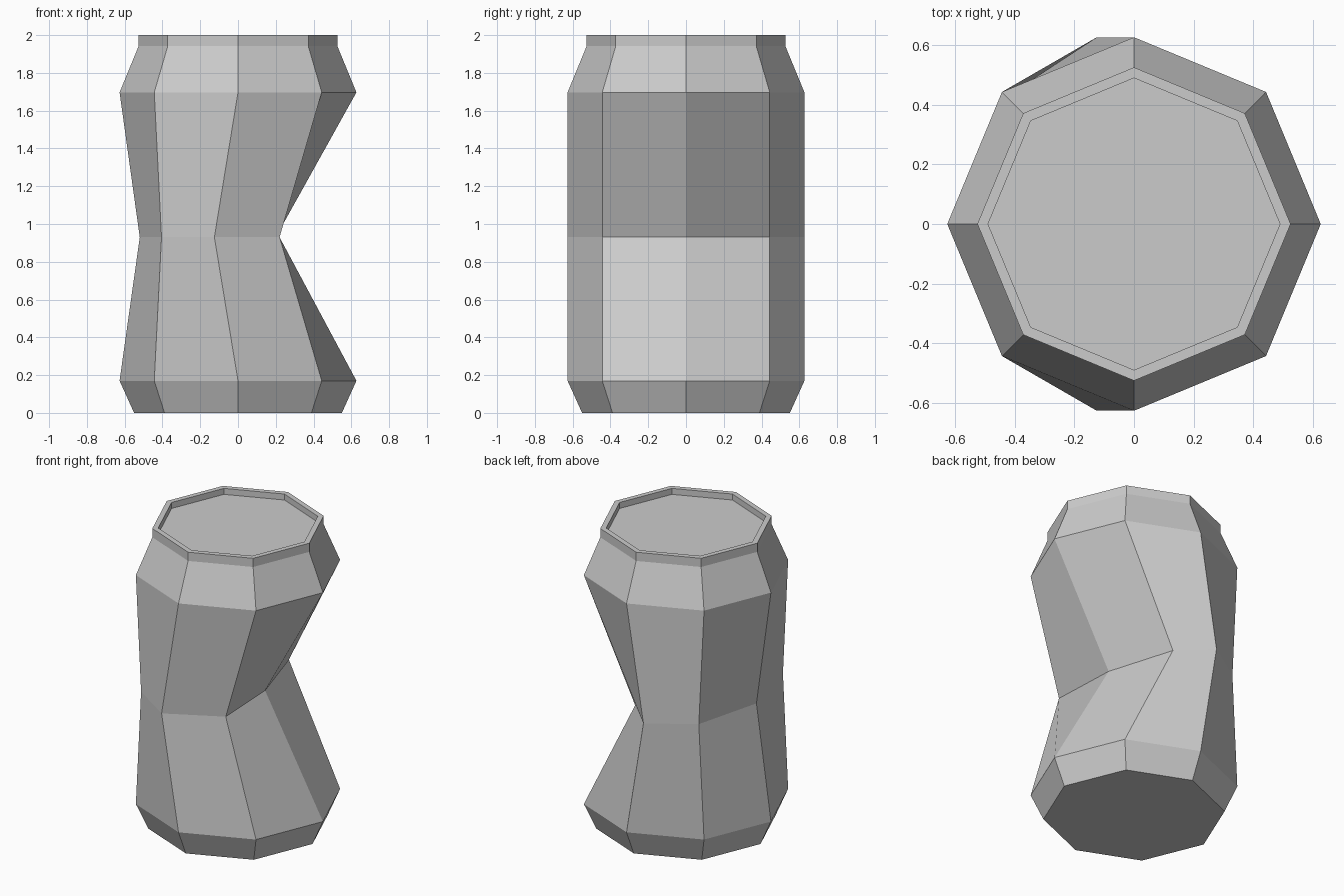
import bpy
import math

if "Cube" in bpy.data.objects:
    bpy.data.objects.remove(bpy.data.objects["Cube"])

SIDES = 8


def ring(r, z):
    return [(r * math.cos(i * math.tau / SIDES), r * math.sin(i * math.tau / SIDES), z)
            for i in range(SIDES)]


# Crushed waist: same ring, with each corner pushed sideways along x
dent_x = [0.20, 0.065, -0.125, -0.405, -0.52, -0.405, -0.125, 0.22]
waist = [(x, p[1], 0.93) for x, p in zip(dent_x, ring(0.627, 0))]

# Base, body, shoulder, rim and recessed lid
rings = [ring(0.55, 0), ring(0.627, 0.17), waist, ring(0.627, 1.697),
         ring(0.526, 1.942), ring(0.526, 2.0), ring(0.49, 2.0), ring(0.49, 1.96)]
verts = [v for loop in rings for v in loop]

faces = [list(reversed(range(SIDES)))]
for k in range(len(rings) - 1):
    for i in range(SIDES):
        j = (i + 1) % SIDES
        low, high = k * SIDES, (k + 1) * SIDES
        # Start corner sets the crease direction of the bent panels
        faces.append([low + j, high + j, high + i, low + i])
faces.append(list(range(len(verts) - SIDES, len(verts))))

mesh = bpy.data.meshes.new("crushed_can")
mesh.from_pydata(verts, [], faces)
mesh.update()
can = bpy.data.objects.new("crushed_can", mesh)
bpy.context.collection.objects.link(can)
